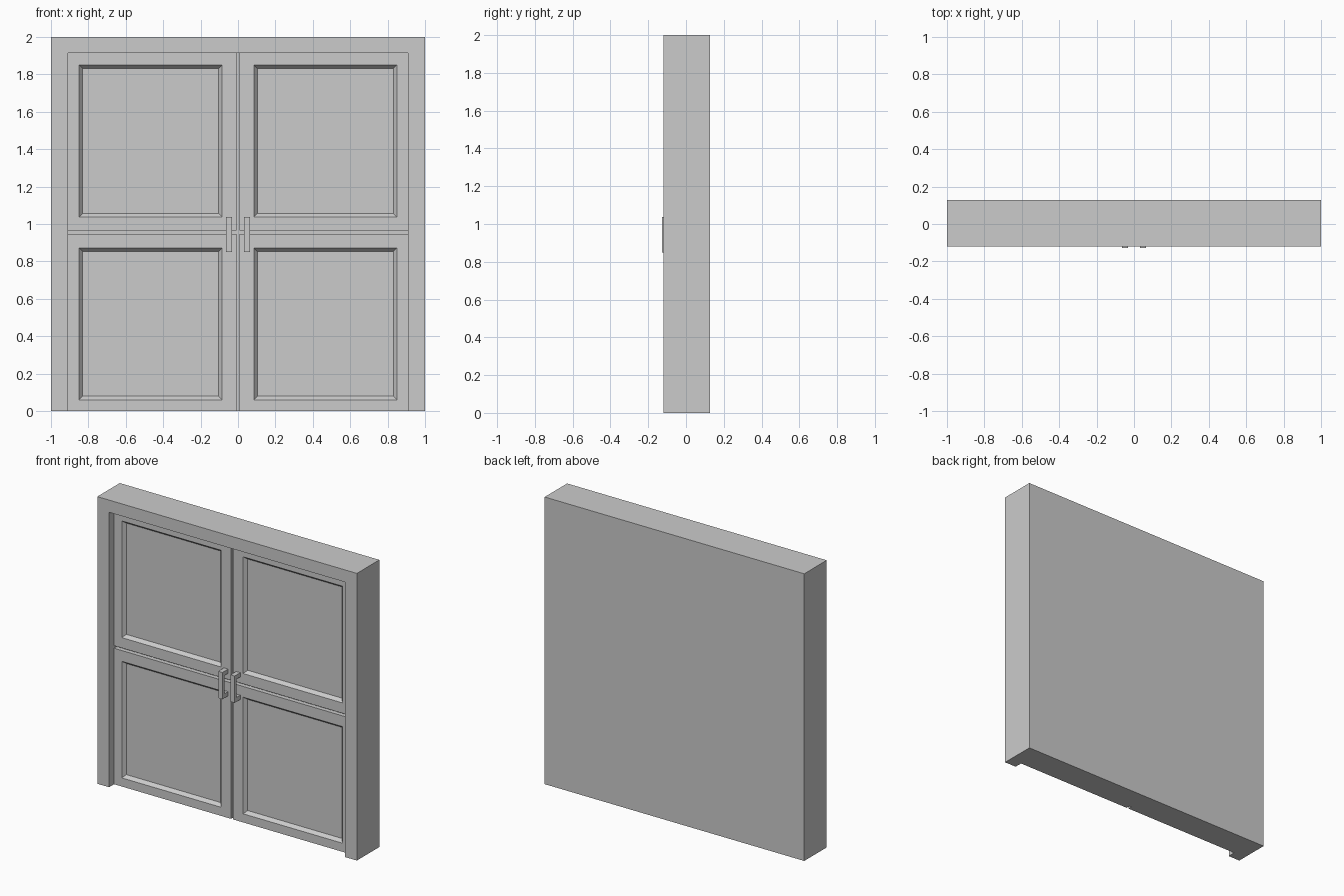
import bpy, bmesh
from mathutils import Vector

if "Cube" in bpy.data.objects:
    bpy.data.objects.remove(bpy.data.objects["Cube"])

FACE = -0.065      # front of the door leaves
BACKING = -0.035   # bottom of the grooves between leaves


def finish(name, bm):
    bmesh.ops.recalc_face_normals(bm, faces=bm.faces)
    mesh = bpy.data.meshes.new(name)
    bm.to_mesh(mesh)
    bm.free()
    obj = bpy.data.objects.new(name, mesh)
    bpy.context.collection.objects.link(obj)
    return obj


def box_mesh(x, y, z):
    bm = bmesh.new()
    bmesh.ops.create_cube(bm, size=1)
    for v in bm.verts:
        v.co = Vector([lo + (c + 0.5) * (hi - lo)
                       for c, (lo, hi) in zip(v.co, (x, y, z))])
    return bm


def leaf(name, x, z, panel_x, panel_z):
    """Door leaf with one sunken panel that has sloping sides."""
    bm = box_mesh(x, (FACE, BACKING), z)
    front = min(bm.faces, key=lambda f: f.calc_center_median().y)
    bmesh.ops.inset_region(bm, faces=[front], thickness=0.02)
    cx, cz = sum(x) / 2, sum(z) / 2
    for v in front.verts:
        v.co.x = panel_x[v.co.x > cx]
        v.co.z = panel_z[v.co.z > cz]
    bmesh.ops.inset_region(bm, faces=[front], thickness=0.027)
    for v in front.verts:
        v.co.y = FACE + 0.023
    return finish(name, bm)


def handle(name, x):
    """C-shaped pull: side profile extruded across its width."""
    out, inner, z0, z1, foot = -0.127, -0.107, 0.85, 1.037, 0.03
    profile = [(FACE, z0), (out, z0), (out, z1), (FACE, z1),
               (FACE, z1 - foot), (inner, z1 - foot),
               (inner, z0 + foot), (FACE, z0 + foot)]
    bm = bmesh.new()
    face = bm.faces.new([bm.verts.new((x[0], y, z)) for y, z in profile])
    ext = bmesh.ops.extrude_face_region(bm, geom=[face])["geom"]
    bmesh.ops.translate(bm, vec=(x[1] - x[0], 0, 0),
                        verts=[v for v in ext if isinstance(v, bmesh.types.BMVert)])
    return finish(name, bm)


# Door frame with solid back, opening cut from the front
frame = finish("door_frame", box_mesh((-1, 1), (-0.12, 0.127), (0, 2)))
cutter = finish("opening_cutter", box_mesh((-0.91, 0.91), (-0.3, BACKING), (-0.2, 1.915)))
cutter.hide_render = True
mod = frame.modifiers.new("opening", "BOOLEAN")
mod.operation = "DIFFERENCE"
mod.solver = "EXACT"
mod.object = cutter
bpy.context.view_layer.objects.active = frame
bpy.ops.object.modifier_apply(modifier=mod.name)
bpy.data.objects.remove(cutter)

# Four paneled leaves and two handles, mirrored about x = 0
for side, s in (("left", -1), ("right", 1)):
    def span(a, b):
        return tuple(sorted((s * a, s * b)))
    leaf("upper_leaf_" + side, span(0.008, 0.91), (0.965, 1.915),
         span(0.085, 0.85), (1.037, 1.85))
    leaf("lower_leaf_" + side, span(0.008, 0.91), (0, 0.947),
         span(0.085, 0.85), (0.06, 0.872))
    handle("handle_" + side, span(0.031, 0.063))
